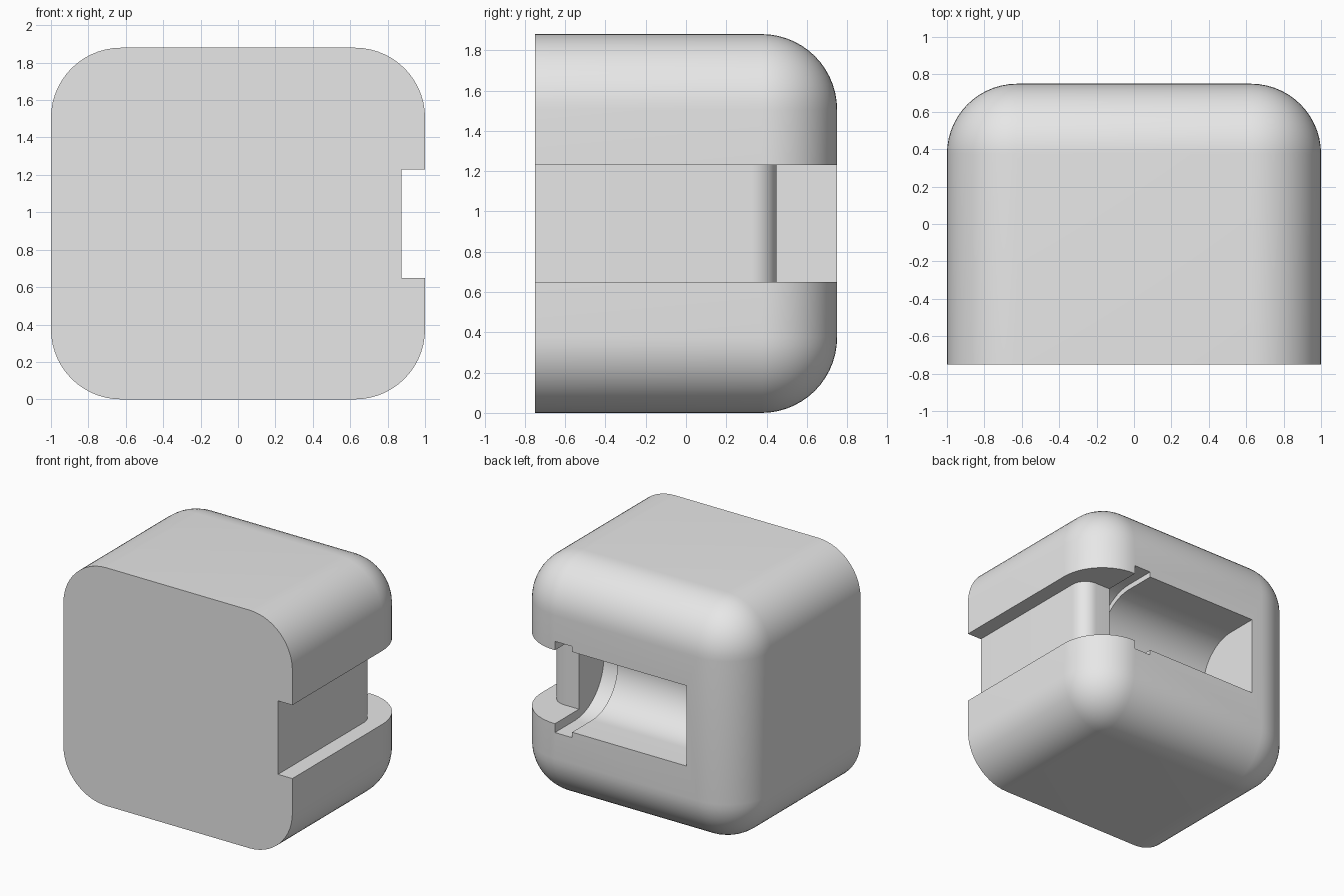
import bpy, bmesh, math
from mathutils import Vector

old = bpy.data.objects.get("Cube")
if old:
    bpy.data.objects.remove(old, do_unlink=True)

W, D, H = 2.0, 1.5, 1.88
MID = H / 2
ROUND = 0.375

grey = bpy.data.materials.new("light_grey")
grey.use_nodes = True
grey.diffuse_color = (0.8, 0.8, 0.8, 1)
grey.node_tree.nodes["Principled BSDF"].inputs["Base Color"].default_value = (0.8, 0.8, 0.8, 1)


def to_object(bm, name):
    bmesh.ops.recalc_face_normals(bm, faces=bm.faces[:])
    mesh = bpy.data.meshes.new(name)
    bm.to_mesh(mesh)
    bm.free()
    mesh.materials.append(grey)
    obj = bpy.data.objects.new(name, mesh)
    bpy.context.collection.objects.link(obj)
    return obj


def prism(name, points, shift):
    """Extrude a closed outline along the shift vector."""
    bm = bmesh.new()
    face = bm.faces.new([bm.verts.new(p) for p in points])
    ext = bmesh.ops.extrude_face_region(bm, geom=[face])
    verts = [v for v in ext["geom"] if isinstance(v, bmesh.types.BMVert)]
    bmesh.ops.translate(bm, verts=verts, vec=Vector(shift))
    obj = to_object(bm, name)
    obj.hide_render = True
    return obj


def arc(cx, cy, r, start, end, steps):
    angles = [math.radians(start + (end - start) * i / steps) for i in range(steps + 1)]
    return [(cx + r * math.cos(a), cy + r * math.sin(a)) for a in angles]


def round_channel(name, x0, x1, r):
    """U-shaped pocket running along x, open at the back."""
    outline = [(0.9, r)] + arc(0.5, 0, r, 90, 270, 32) + [(0.9, -r)]
    return prism(name, [(x0, y, MID + z) for y, z in outline], (x1 - x0, 0, 0))


# Body: block rounded everywhere except around the flat front
bm = bmesh.new()
bmesh.ops.create_cube(bm, size=1)
for v in bm.verts:
    v.co = Vector((v.co.x * W, v.co.y * D, v.co.z * H + MID))
edges = [e for e in bm.edges if any(v.co.y > 0 for v in e.verts)]
bmesh.ops.bevel(bm, geom=edges, offset=ROUND, segments=14, profile=0.5,
                affect='EDGES', clamp_overlap=True)
body = to_object(bm, "rounded_body")

# Side slot that turns the rear corner
half = 0.29
plan = ([(1.2, -0.9), (0.875, -0.9)] + arc(0.75, 0.325, 0.125, 0, 90, 10)
        + [(0.55, 0.45), (0.55, 0.9), (1.2, 0.9)])
cutters = [
    prism("side_slot", [(x, y, MID - half) for x, y in plan], (0, 0, 2 * half)),
    round_channel("end_groove", 0.47, 0.62, 0.36),
    round_channel("barrel_pocket", -0.53, 0.5, 0.317),
]

# Carve the recesses
bpy.context.view_layer.objects.active = body
for cutter in cutters:
    mod = body.modifiers.new(cutter.name, 'BOOLEAN')
    mod.operation = 'DIFFERENCE'
    mod.solver = 'EXACT'
    mod.object = cutter
    bpy.ops.object.modifier_apply(modifier=mod.name)
    bpy.data.objects.remove(cutter, do_unlink=True)

bpy.ops.object.select_all(action='DESELECT')
body.select_set(True)
bpy.ops.object.shade_smooth_by_angle(angle=math.radians(30))
